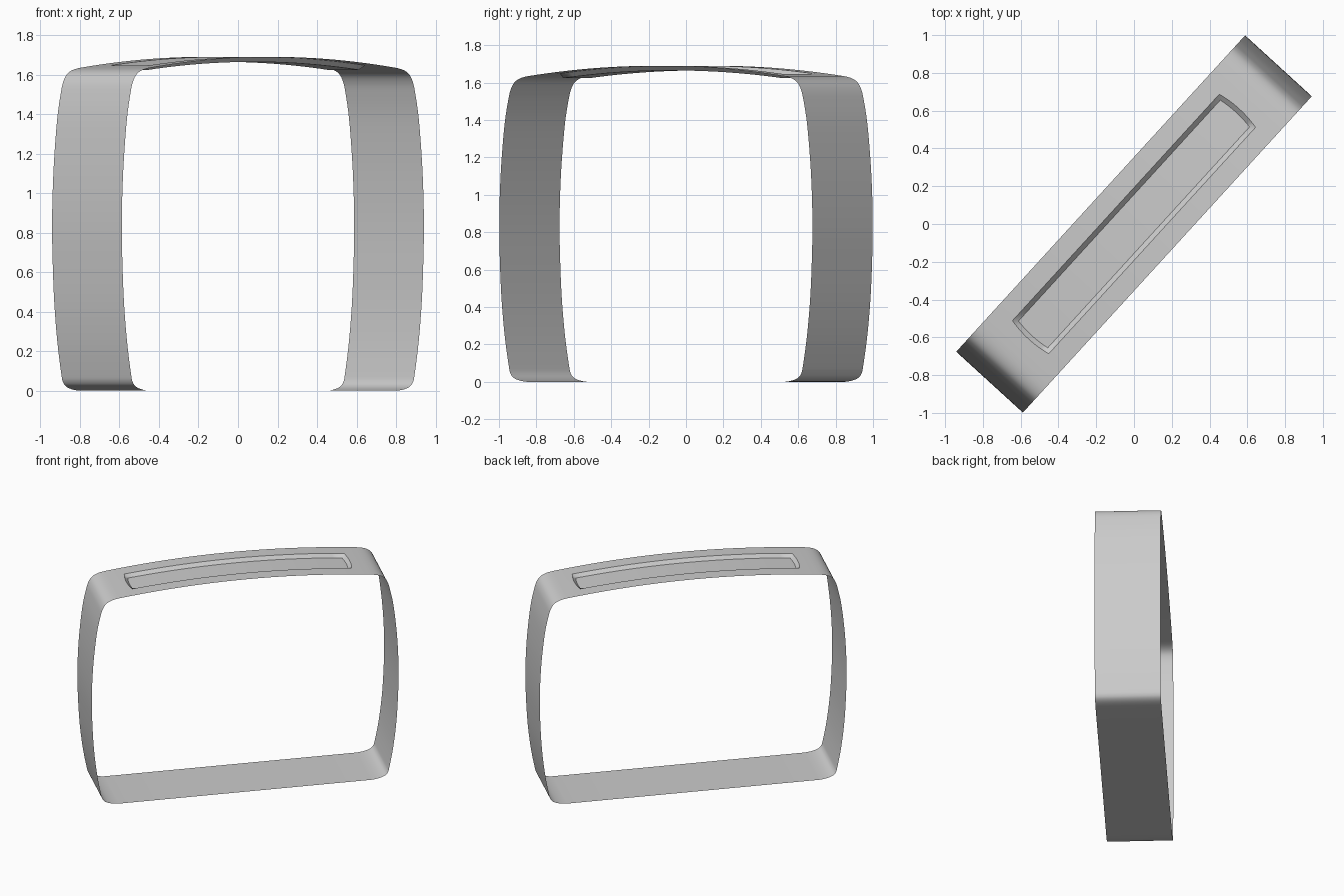
import bpy, bmesh, math

if "Cube" in bpy.data.objects:
    bpy.data.objects.remove(bpy.data.objects["Cube"])

ANGLE = math.atan2(0.8375, 0.765)   # band runs diagonally in plan
HALF_W = 0.239                      # half band width
DEPTH = 0.025                       # recess depth
RU, RV, WALL = 0.812, 0.13, 0.025   # recess half length, half width, wall run


def top_z(u):
    return 1.69 - 0.065 * u * u


def smooth_path(pts, n=4):
    """Catmull-Rom through points, end tangents excluded."""
    out = []
    for i in range(1, len(pts) - 2):
        p0, p1, p2, p3 = pts[i - 1:i + 3]
        for k in range(n):
            t = k / n
            out.append(tuple(0.5 * (2 * b + (c - a) * t + (2 * a - 5 * b + 4 * c - d) * t * t
                                    + (3 * b - a - 3 * c + d) * t ** 3)
                             for a, b, c, d in zip(p0, p1, p2, p3)))
    out.append(pts[-2])
    return out


# Side profile from the top shoulder down to the flat base
side = smooth_path([
    (0.88, top_z(0.88)), (0.93, 1.634), (0.985, 1.622), (1.025, 1.60), (1.05, 1.565),
    (1.068, 1.51), (1.095, 1.38), (1.118, 1.18), (1.13, 1.0), (1.134, 0.83),
    (1.13, 0.66), (1.118, 0.45), (1.095, 0.25), (1.066, 0.09), (1.053, 0.045),
    (1.03, 0.022), (0.99, 0.008), (0.93, 0.0), (0.85, 0.0)])

# Top columns, including the recess edges
half = [0.08 * i for i in range(1, 10)] + [RU - WALL, RU, 0.87]
top = [-u for u in reversed(half)] + [0.0] + half
base = [0.6, 0.3, 0.0, -0.3, -0.6]
loop = ([(u, top_z(u), True) for u in top]
        + [(u, z, False) for u, z in side]
        + [(u, 0.0, False) for u in base]
        + [(-u, z, False) for u, z in reversed(side)])

inner = RV - WALL
rows = [-HALF_W, -RV] + [inner * k / 4 for k in range(-4, 5)] + [RV, HALF_W]

# Thin band with the long recess pressed into its top
bm = bmesh.new()
ca, sa = math.cos(ANGLE), math.sin(ANGLE)
grid = []
for u, z, on_top in loop:
    col = []
    for v in rows:
        uu, zz = u, z
        if on_top:
            if RU - WALL - 1e-4 <= abs(u) <= RU + 1e-4:      # bowed recess ends
                uu += math.copysign(0.014 * max(0, 1 - (v / RV) ** 2), u)
            zz = top_z(uu)
            if abs(u) <= RU - WALL + 1e-4 and abs(v) <= inner + 1e-4:
                zz -= DEPTH
        col.append(bm.verts.new((uu * ca + v * sa, uu * sa - v * ca, zz)))
    grid.append(col)
for i in range(len(grid)):
    a, b = grid[i], grid[(i + 1) % len(grid)]
    for j in range(len(rows) - 1):
        bm.faces.new((a[j], a[j + 1], b[j + 1], b[j]))
bm.normal_update()
# Make the shell face outwards
if sum(f.normal.z for f in bm.faces if f.calc_center_median().z > 1.6) < 0:
    bmesh.ops.reverse_faces(bm, faces=bm.faces[:])

mesh = bpy.data.meshes.new("band")
bm.to_mesh(mesh)
bm.free()
band = bpy.data.objects.new("band", mesh)
bpy.context.collection.objects.link(band)
bpy.context.view_layer.objects.active = band
band.select_set(True)
bpy.ops.object.shade_smooth_by_angle(angle=math.radians(30))
